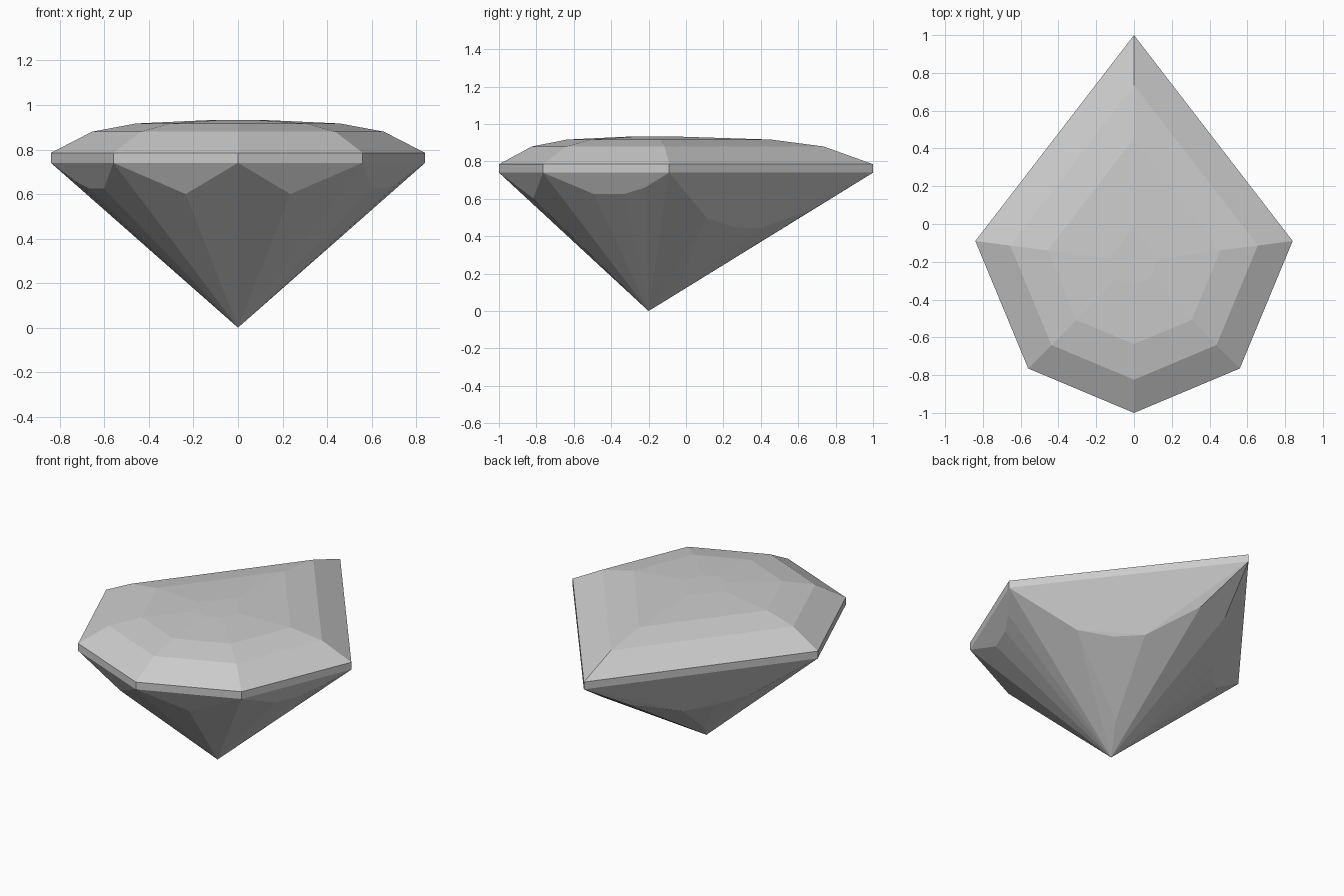
import bpy, bmesh, math
from mathutils import Vector

cube = bpy.data.objects.get("Cube")
if cube:
    bpy.data.objects.remove(cube, do_unlink=True)

stone = bpy.data.materials.new("grey_stone")
stone.use_nodes = True
GREY = (0.6, 0.6, 0.6, 1)
stone.diffuse_color = GREY
stone.node_tree.nodes["Principled BSDF"].inputs["Base Color"].default_value = GREY

AXIS = Vector((0, -0.2))                    # culet and table centre
GIRDLE_LOW, GIRDLE_TOP = 0.74, 0.785

# Kite outline, counter-clockwise from the front point
OUTLINE = [Vector(p) for p in ((0, -1), (0.56, -0.765), (0.84, -0.09),
                               (0, 1), (-0.84, -0.09), (-0.56, -0.765))]


def ring(bm, scale, z):
    """Outline scaled about the stone's axis, at height z."""
    return [bm.verts.new((*(AXIS + (p - AXIS) * scale), z)) for p in OUTLINE]


def bridge(bm, lower, upper):
    n = len(lower)
    for i in range(n):
        j = (i + 1) % n
        bm.faces.new((lower[i], lower[j], upper[j], upper[i]))


def finish(bm, name):
    mesh = bpy.data.meshes.new(name)
    bm.to_mesh(mesh)
    bm.free()
    mesh.materials.append(stone)
    obj = bpy.data.objects.new(name, mesh)
    bpy.context.collection.objects.link(obj)
    return obj


# Girdle: thin upright band
bm = bmesh.new()
bridge(bm, ring(bm, 1, GIRDLE_LOW), ring(bm, 1, GIRDLE_TOP))
finish(bm, "girdle")

# Crown: stepped facets closing on a small flat table
bm = bmesh.new()
steps = [ring(bm, s, z) for s, z in
         ((1, GIRDLE_TOP), (0.78, 0.88), (0.545, 0.917), (0.155, 0.932))]
for lower, upper in zip(steps, steps[1:]):
    bridge(bm, lower, upper)
bm.faces.new(steps[-1])
finish(bm, "crown")

# Pavilion: convex facets from the girdle down to the culet
bm = bmesh.new()
ring(bm, 1, GIRDLE_LOW)
bm.verts.new((*AXIS, 0))
facet_corners = [
    (0.51, 0.11, 0.5), (0.363, 0.25, 0.45), (0.248, 0.392, 0.44),
    (0.09, 0.69, 0.55), (0.1, -0.04, 0.13),                  # long back side
    (0.602, -0.49, 0.625), (0.668, -0.33, 0.625), (0.735, -0.22, 0.66),
    (0.235, -0.817, 0.6),                                    # side and front
]
for x, y, z in facet_corners:
    for side in (1, -1):
        bm.verts.new((side * x, y, z))
hull = bmesh.ops.convex_hull(bm, input=bm.verts[:])
loose = [v for v in bm.verts if not v.link_faces]
bmesh.ops.delete(bm, geom=loose, context='VERTS')
bmesh.ops.recalc_face_normals(bm, faces=bm.faces[:])
cap = [f for f in bm.faces if f.normal.z > 0.9]
bmesh.ops.delete(bm, geom=cap, context='FACES')
bmesh.ops.dissolve_limit(bm, angle_limit=math.radians(1.5),
                         verts=bm.verts[:], edges=bm.edges[:])
finish(bm, "pavilion")
